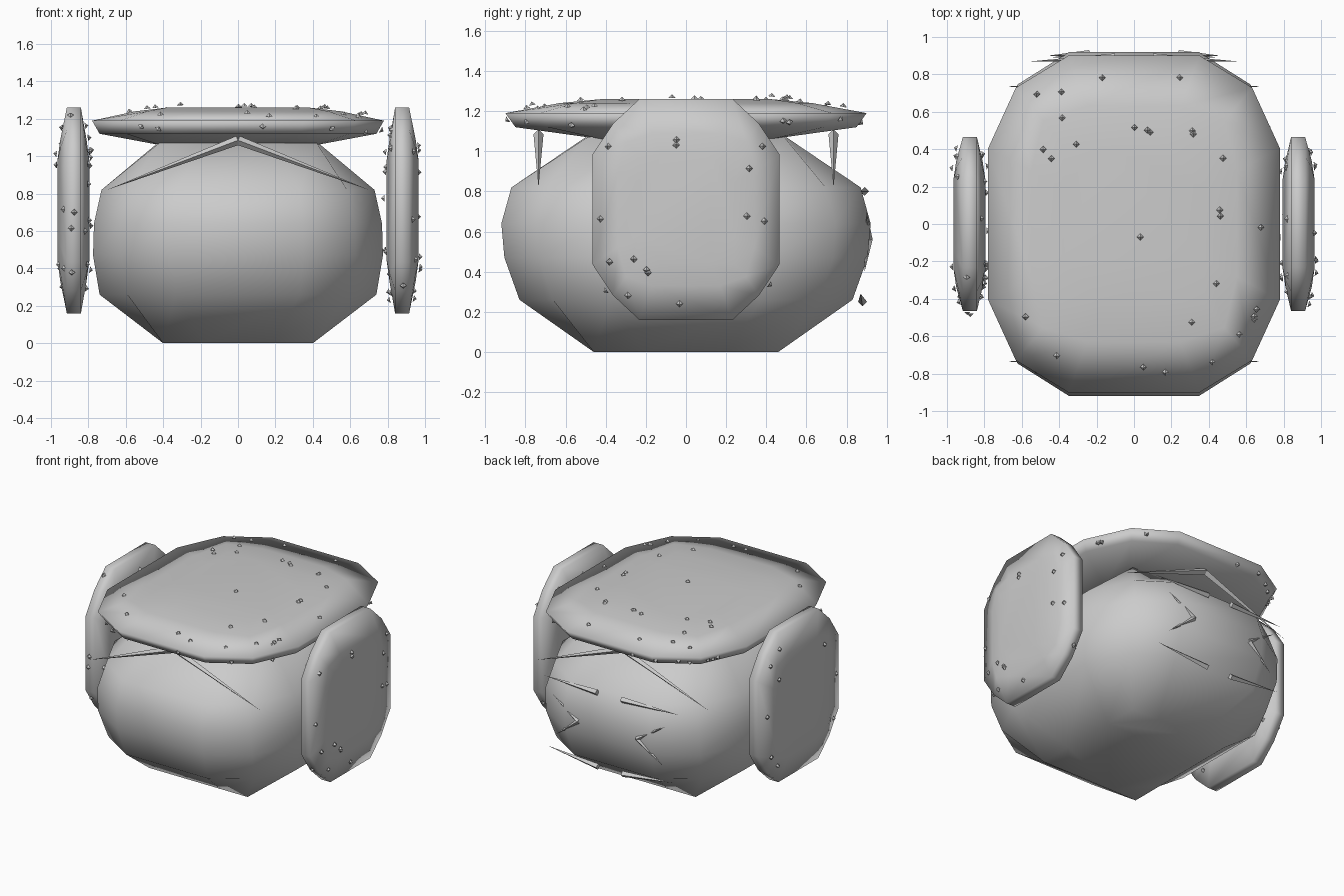
import bpy, bmesh, random
from mathutils import Vector

if "Cube" in bpy.data.objects:
    bpy.data.objects.remove(bpy.data.objects["Cube"])

random.seed(4)


def finish(name, bm, smooth):
    bmesh.ops.recalc_face_normals(bm, faces=bm.faces[:])
    for f in bm.faces:
        f.smooth = smooth
    me = bpy.data.meshes.new(name)
    bm.to_mesh(me)
    bm.free()
    ob = bpy.data.objects.new(name, me)
    bpy.context.collection.objects.link(ob)
    return ob


def ring(rx, ry, k, m):
    """Twelve-point rounded rectangle: k pulls in the corners, m sets the flats."""
    pts = [(1, -m), (1, m), (k, k), (m, 1), (-m, 1), (-k, k),
           (-1, m), (-1, -m), (-k, -k), (-m, -1), (m, -1), (k, -k)]
    return [(x * rx, y * ry) for x, y in pts]


def pebble(name, levels, place=lambda u, v, w: (u, v, w), m=0.45):
    """Loft rounded rectangles given as (height, rx, ry, k)."""
    bm = bmesh.new()
    loops = [[bm.verts.new(place(u, v, w)) for u, v in ring(rx, ry, k, m)]
             for w, rx, ry, k in levels]
    for a, b in zip(loops, loops[1:]):
        for i in range(12):
            j = (i + 1) % 12
            bm.faces.new((a[i], a[j], b[j], b[i]))
    bm.faces.new(loops[0])
    bm.faces.new(loops[-1])
    return finish(name, bm, True)


def spike(bm, a, b, r):
    """Four-sided spike from base centre a to tip b."""
    a, b = Vector(a), Vector(b)
    d = (b - a).normalized()
    side = d.cross(Vector((0, 1, 0) if abs(d.y) < 0.9 else (0, 0, 1))).normalized()
    up = d.cross(side)
    base = [bm.verts.new(a + o * r) for o in (side, up, -side, -up)]
    tip = bm.verts.new(b)
    bm.faces.new(base)
    for i in range(4):
        bm.faces.new((base[i], base[(i + 1) % 4], tip))


# Boulder body
pebble("body", [(0, .40, .46, 1), (.26, .74, .83, .8), (.47, .775, .905, .81),
                (.64, .77, .92, .81), (.82, .73, .87, .8), (1.07, .43, .50, .98)])

# Top plate
plates = [pebble("top_plate", [(1.06, .42, .42, 1), (1.12, .74, .85, .81),
                               (1.19, .78, .90, .81), (1.24, .55, .63, .88),
                               (1.26, .38, .42, 1)])]

# Side plates
for s, name in ((-1, "left_plate"), (1, "right_plate")):
    plates.append(pebble(
        name, [(.795, .27, .24, 1), (.81, .38, .34, .88), (.84, .55, .465, .78),
               (.915, .55, .465, .78), (.95, .38, .34, .88), (.965, .27, .24, 1)],
        lambda u, v, w, s=s: (s * w, v, .71 + u), .5))

# Long crack spikes below the top plate, front and back
bm = bmesh.new()
for y in (-.735, .735):
    for s in (-1, 1):
        spike(bm, (0, y, 1.085), (s * .7, y, .82), .025)
finish("upper_cracks", bm, False)

# Crack pattern on the back
bm = bmesh.new()
for s in (-1, 1):
    spike(bm, (s * .10, .89, .80), (s * .55, .87, .80), .022)
    spike(bm, (s * .10, .88, .25), (s * .52, .87, .29), .022)
    spike(bm, (s * .24, .91, .56), (s * .46, .90, .70), .02)
    spike(bm, (s * .24, .91, .56), (s * .44, .89, .40), .02)
finish("back_cracks", bm, False)

# Small chips scattered over the plates
for ob, count in zip(plates, (60, 32, 32)):
    bm = bmesh.new()
    faces = ob.data.polygons[:]
    for _ in range(count):
        f = random.choice(faces)
        if f.normal.z < -.8:
            continue
        vs = [ob.data.vertices[i].co for i in f.vertices]
        wts = [random.random() for _ in vs]
        p = sum((v * w for v, w in zip(vs, wts)), Vector()) / sum(wts)
        p += f.normal * random.uniform(.0, .015)
        spike(bm, p, p + f.normal * .018, .018)
    finish(ob.name.replace("plate", "chips"), bm, False)
